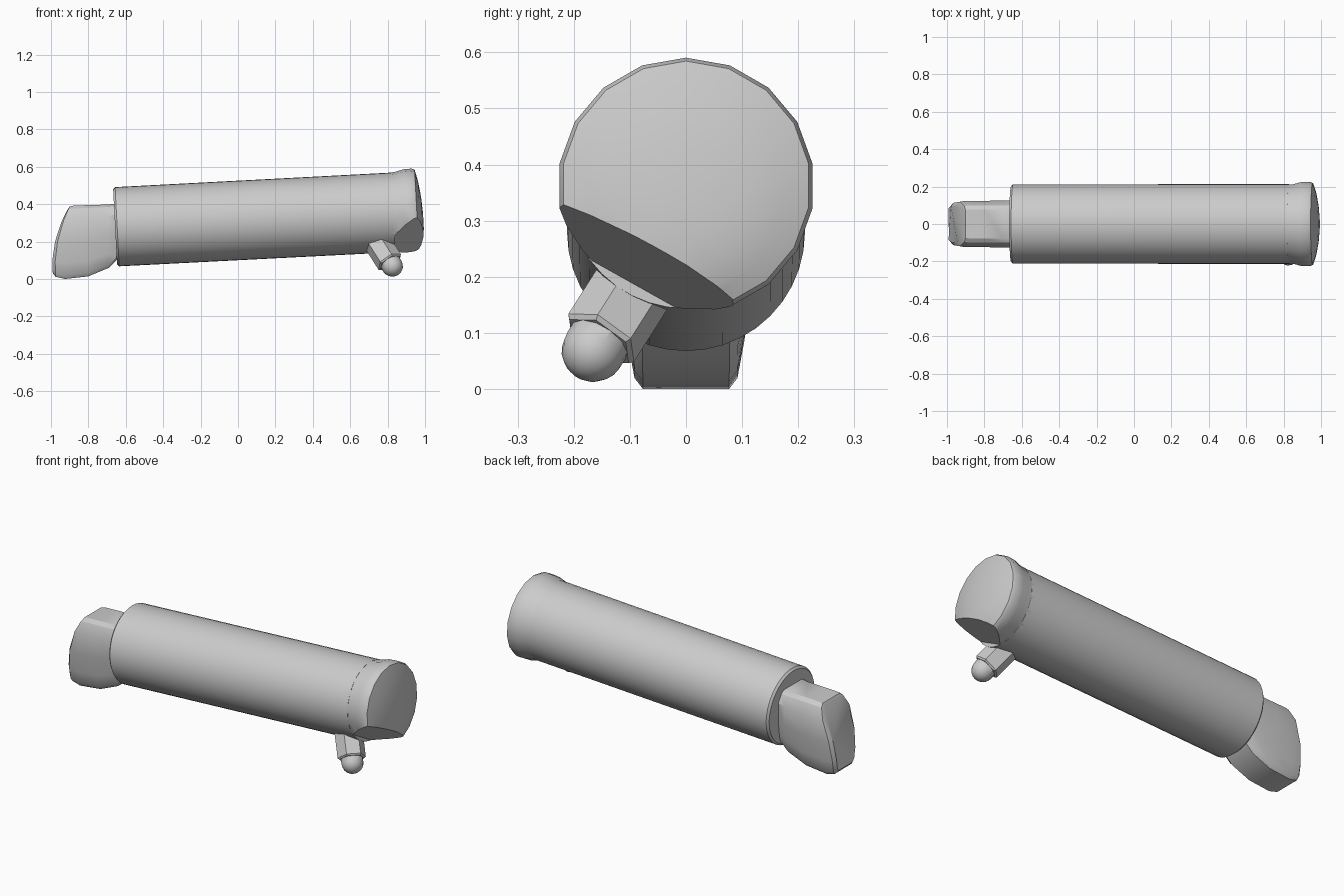
import bpy, bmesh, math
from mathutils import Matrix, Vector

if "Cube" in bpy.data.objects:
    bpy.data.objects.remove(bpy.data.objects["Cube"])

def finish(bm, name, matrix=Matrix(), angle=30):
    """Turn a bmesh into a named object, smooth below the given angle."""
    bmesh.ops.recalc_face_normals(bm, faces=bm.faces)
    me = bpy.data.meshes.new(name)
    bm.transform(matrix)
    bm.to_mesh(me)
    bm.free()
    ob = bpy.data.objects.new(name, me)
    bpy.context.collection.objects.link(ob)
    bpy.context.view_layer.objects.active = ob
    ob.select_set(True)
    bpy.ops.object.shade_smooth_by_angle(angle=math.radians(angle))
    ob.select_set(False)
    return ob

def loft(rings):
    """Skin equal-sized rings of points and cap both ends."""
    bm = bmesh.new()
    vs = [[bm.verts.new(p) for p in ring] for ring in rings]
    n = len(vs[0])
    for a, b in zip(vs, vs[1:]):
        for i in range(n):
            j = (i + 1) % n
            bm.faces.new((a[i], a[j], b[j], b[i]))
    bm.faces.new(vs[0])
    bm.faces.new(vs[-1])
    return bm

def circle(s, r, n, drop=0):
    """Ring around the x axis."""
    return [(s, r * math.sin(2 * math.pi * i / n),
             r * math.cos(2 * math.pi * i / n) - drop) for i in range(n)]

# Shared tilted axis of the barrel and its head
TILT = Matrix.Translation((0, 0, 0.313)) @ Matrix.Rotation(-math.radians(2.97), 4, 'Y')

# Barrel: smooth cylinder with a small bevelled rim
profile = [(-0.658, 0.201), (-0.647, 0.212), (0.83, 0.213)]
finish(loft([circle(s, r, 40) for s, r in profile]), "barrel", TILT)

# Head: flared end with domed face, trimmed obliquely above the spout
profile = [(0.80, 0.2125, 0), (0.85, 0.215, 0), (0.895, 0.227, 0), (0.94, 0.229, 0),
           (0.957, 0.222, 0), (0.972, 0.175, 0.015), (0.984, 0.11, 0.035), (0.99, 0.04, 0.055)]
bm = loft([circle(s, r, 18, d) for s, r, d in profile])
bm.transform(TILT)
bmesh.ops.bisect_plane(bm, geom=bm.verts[:] + bm.edges[:] + bm.faces[:],
                       plane_co=(0.96, -0.21, 0.325), plane_no=(-0.45, 0.45, 0.78),
                       clear_inner=True)
bmesh.ops.holes_fill(bm, edges=[e for e in bm.edges if e.is_boundary])
finish(bm, "head")

# Spout frame: z points outwards along the spout, x at a hexagon corner
out = Vector((0.47, -0.47, -0.74)).normalized()
side = Vector((0.05, -0.005, 0.035))
side = (side - out * side.dot(out)).normalized()
up = out.cross(side)
FRAME = Matrix((side, up, out)).transposed().to_4x4()

def flat_ring(r, z, n):
    return [(r * math.cos(2 * math.pi * i / n), r * math.sin(2 * math.pi * i / n), z)
            for i in range(n)]

# Spout: hexagonal tube with a rounded tip
bm = loft([flat_ring(r, z, 6) for r, z in ((0.073, -0.22), (0.073, -0.008), (0.066, 0))])
finish(bm, "spout", Matrix.Translation((0.815, -0.155, 0.085)) @ FRAME)
rings = [flat_ring(0.057, -0.03, 12)]
for k in range(6):
    a = math.radians(k * 16.5)
    rings.append(flat_ring(0.057 * math.cos(a), 0.057 * math.sin(a), 12))
finish(loft(rings), "spout_tip", Matrix.Translation((0.825, -0.165, 0.069)) @ FRAME)

# Grip: chamfered sections, each spanning from a top point to a bottom point
half = [(0.62, 1), (0.8, 0.96), (1.0, 0.81), (0.95, 0.5), (0.84, 0.22), (0.74, 0.05), (0.62, 0)]
outline = half + [(-u, t) for u, t in reversed(half)]

def section(xt, zt, xb, zb, width, bulge):
    return [(xt * t + xb * (1 - t) - bulge * t * (1 - t), u * width, zt * t + zb * (1 - t))
            for u, t in outline]

finish(loft([section(*s) for s in (
    (-0.60, 0.405, -0.60, 0.15, 0.122, 0),
    (-0.655, 0.403, -0.645, 0.105, 0.125, 0),
    (-0.70, 0.398, -0.69, 0.06, 0.125, 0),
    (-0.80, 0.395, -0.80, 0.014, 0.124, 0),
    (-0.88, 0.392, -0.925, 0.0, 0.124, 0.09),
    (-0.90, 0.388, -0.975, 0.012, 0.119, 0.11),
    (-0.912, 0.37, -0.99, 0.03, 0.10, 0.11))]), "grip")
